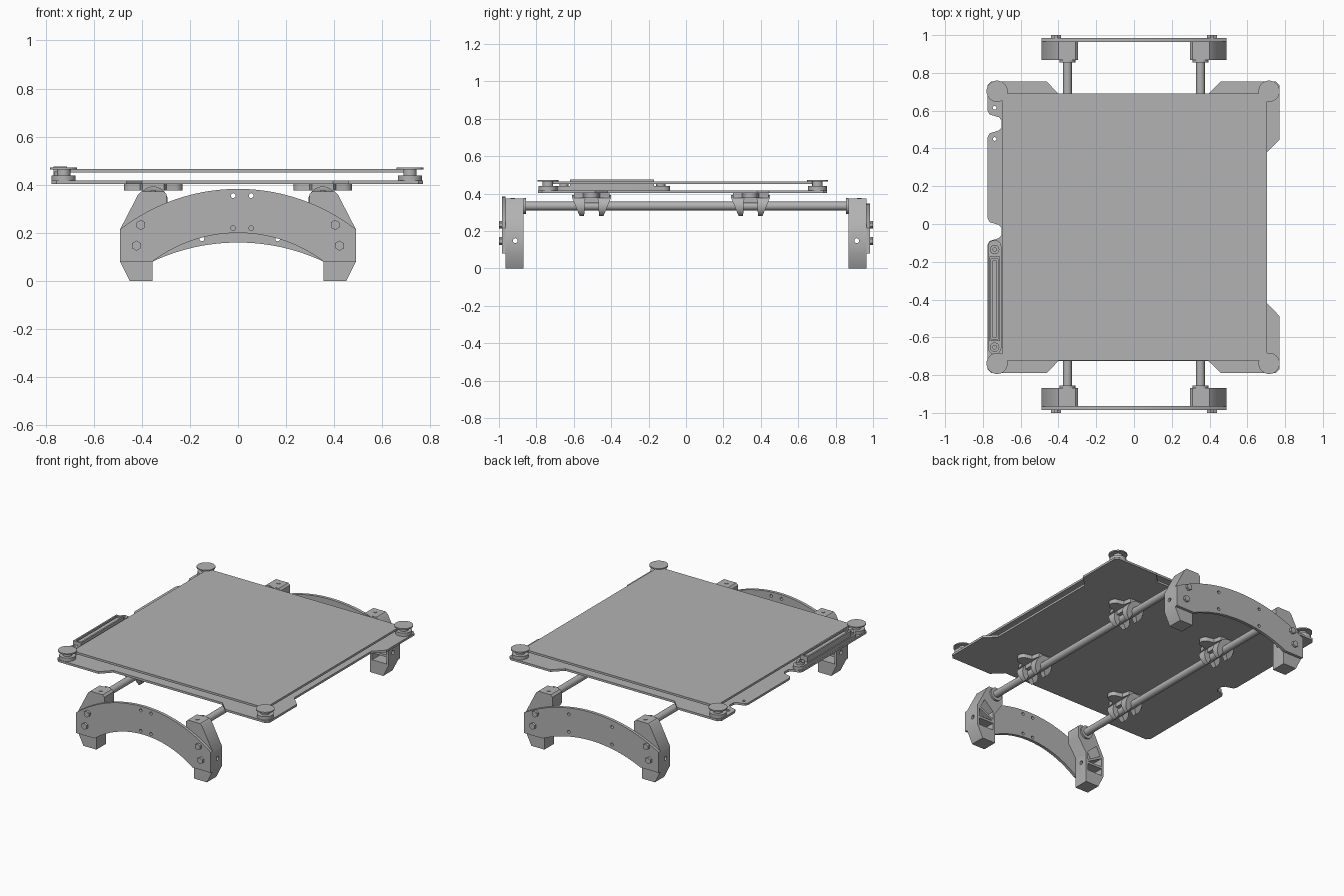
import bpy, math
from math import sin, cos, pi, asin, sqrt
from mathutils import Matrix, Vector

cube = bpy.data.objects.get("Cube")
if cube:
    bpy.data.objects.remove(cube, do_unlink=True)

grey = bpy.data.materials.new("plain_grey")
grey.use_nodes = True
GREY = (0.45, 0.45, 0.45, 1)
grey.diffuse_color = GREY
grey.node_tree.nodes["Principled BSDF"].inputs["Base Color"].default_value = GREY

parts = []


def add_object(name, mesh):
    mesh.materials.clear()
    mesh.materials.append(grey)
    ob = bpy.data.objects.new(name, mesh)
    bpy.context.collection.objects.link(ob)
    parts.append(ob)
    return ob


def evaluated_mesh(ob):
    bpy.context.view_layer.update()
    dg = bpy.context.evaluated_depsgraph_get()
    return bpy.data.meshes.new_from_object(ob.evaluated_get(dg))


def extrude(name, loops, lo, hi, axis="z"):
    """Fill 2D loops (inner loops become holes) and extrude along an axis."""
    cu = bpy.data.curves.new(name, "CURVE")
    cu.dimensions = "2D"
    cu.fill_mode = "BOTH"
    cu.extrude = (hi - lo) / 2
    for loop in loops:
        sp = cu.splines.new("POLY")
        sp.points.add(len(loop) - 1)
        for p, (u, v) in zip(sp.points, loop):
            p.co = (u, v, 0, 1)
        sp.use_cyclic_u = True
    tmp = bpy.data.objects.new(name + "_outline", cu)
    bpy.context.collection.objects.link(tmp)
    mesh = evaluated_mesh(tmp)
    bpy.data.objects.remove(tmp, do_unlink=True)
    mid = (lo + hi) / 2
    if axis == "y":
        mesh.transform(Matrix.Translation((0, mid, 0)) @ Matrix.Rotation(pi / 2, 4, "X"))
    else:
        mesh.transform(Matrix.Translation((0, 0, mid)))
    return add_object(name, mesh)


def circle(cx, cy, r, n=24, start=0.0, sweep=2 * pi):
    steps = n if sweep >= 2 * pi else n + 1
    return [(cx + r * cos(start + sweep * i / n), cy + r * sin(start + sweep * i / n))
            for i in range(steps)]


def bow(half, z_end, apex, n=28):
    """Shallow arc from -half to +half."""
    sag = apex - z_end
    r = (half * half + sag * sag) / (2 * sag)
    a = asin(half / r)
    return [(r * sin(-a + 2 * a * i / n), apex - r + r * cos(-a + 2 * a * i / n))
            for i in range(n + 1)]


def rect(x0, x1, y0, y1):
    return [(x0, y0), (x1, y0), (x1, y1), (x0, y1)]


def slot(cx, y0, y1, r):
    """Bar with round ends, running along y."""
    return circle(cx, y1 - r, r, 10, 0, pi) + circle(cx, y0 + r, r, 10, pi, pi)


ROD_X, ROD_Z = 0.352, 0.333

# Base plate with wide corner ears and a notched edge
notch = []
for y0, y1 in ((-0.085, 0.005), (0.485, 0.575)):
    notch += [(-0.775, y0 - 0.025), (-0.765, y0 - 0.005), (-0.715, y0 + 0.01), (-0.702, y0 + 0.025),
              (-0.702, y1 - 0.025), (-0.715, y1 - 0.01), (-0.765, y1 + 0.005), (-0.775, y1 + 0.025)]
outline = ([(-0.775, -0.77), (-0.755, -0.79), (-0.463, -0.79), (-0.4, -0.725), (0.394, -0.725),
            (0.46, -0.79), (0.75, -0.79), (0.77, -0.77), (0.77, -0.487), (0.704, -0.42),
            (0.704, 0.38), (0.77, 0.445), (0.77, 0.735), (0.75, 0.755), (0.46, 0.755),
            (0.394, 0.69), (-0.4, 0.69), (-0.463, 0.755), (-0.755, 0.755), (-0.775, 0.735)]
           + notch[::-1])
extrude("base_plate", [outline] + [circle(-0.738, y, 0.01, 12) for y in (0.615, 0.45)],
        0.403, 0.417)

# Flat bed above the base plate
extrude("bed_sheet", [rect(-0.7, 0.704, -0.722, 0.69)], 0.451, 0.465)

# Corner knobs
for x in (-0.725, 0.715):
    for y in (-0.738, 0.703):
        extrude("knob_base", [circle(x, y, 0.05, 32)], 0.417, 0.439)
        extrude("knob_stem", [circle(x, y, 0.028)], 0.439, 0.463)
        extrude("knob_cap", [circle(x, y, 0.056, 40)], 0.463, 0.471)

# Cable cover strip on the notched edge
SX = -0.738
extrude("strip_base", [slot(SX, -0.69, -0.085, 0.036)], 0.417, 0.439)
extrude("strip_frame", [rect(SX - 0.028, SX + 0.028, -0.62, -0.172),
                        rect(SX - 0.018, SX + 0.018, -0.608, -0.184)], 0.439, 0.476)
extrude("strip_core", [rect(SX - 0.011, SX + 0.011, -0.6, -0.192)], 0.439, 0.47)
for y in (-0.135, -0.652):
    extrude("strip_screw", [circle(SX, y, 0.025), circle(SX, y, 0.01, 12)], 0.439, 0.455)

# Guide rods, with two bearing brackets on each
for s in (-1, 1):
    x = s * ROD_X
    extrude("guide_rod", [circle(x, ROD_Z, 0.023, 32)], -0.9, 0.9, "y")
    for y in (-0.505, 0.345):
        wing = (circle(x + 0.085, y, 0.037, 10, -pi / 2, pi)
                + [(x + 0.055, y + 0.045), (x + 0.045, y + 0.095),
                   (x - 0.045, y + 0.095), (x - 0.055, y + 0.045)]
                + circle(x - 0.085, y, 0.037, 10, pi / 2, pi)
                + [(x - 0.055, y - 0.045), (x - 0.045, y - 0.095),
                   (x + 0.045, y - 0.095), (x + 0.055, y - 0.045)])
        extrude("bracket_flange", [wing], 0.377, 0.403)
        extrude("bracket_bridge", [rect(x - 0.04, x + 0.04, 0.35, 0.38)], y - 0.05, y + 0.05, "y")
        for side in (-1, 1):
            # open hook gripping the rod, narrower towards its tips
            start, sweep = math.radians(-60), math.radians(300)
            hook = (circle(x, ROD_Z, 0.06, 28, start, sweep)
                    + circle(x, ROD_Z, 0.024, 28, start, sweep)[::-1])
            ob = extrude("bracket_hook", [hook], -0.5, 0.5, "y")
            for v in ob.data.vertices:
                t = min(max((v.co.z - 0.27) / 0.11, 0), 1)
                v.co.y = y + side * (0.05 + 0.02 * t) + v.co.y * (0.02 + 0.05 * t)

# Feet: profile with open cells on the inward side and a closed outer wall
foot = [(0.49, 0.08), (0.45, 0), (0.355, 0), (0.355, 0.2), (0.297, 0.285),
        (0.297, 0.36), (0.31, 0.373), (0.4, 0.373), (0.415, 0.36), (0.49, 0.215)]
cells = [[(0.475, 0.085), (0.37, 0.085), (0.37, 0.13), (0.475, 0.13)],
         [(0.475, 0.145), (0.375, 0.145), (0.475, 0.2)],
         [(0.37, 0.158), (0.465, 0.212), (0.435, 0.27), (0.37, 0.21)],
         ]


def drilled(ob, y, z):
    """Cross hole through a foot."""
    bpy.ops.mesh.primitive_cylinder_add(vertices=16, radius=0.013, depth=3,
                                        location=(0, y, z), rotation=(0, pi / 2, 0))
    cutter = bpy.context.object
    cutter.hide_render = True
    mod = ob.modifiers.new("cross_hole", "BOOLEAN")
    mod.operation, mod.object, mod.solver = "DIFFERENCE", cutter, "EXACT"
    mesh = evaluated_mesh(ob)
    if len(mesh.polygons) > 10:
        ob.modifiers.clear()
        ob.data = mesh
    bpy.data.objects.remove(cutter, do_unlink=True)
    ob.modifiers.clear()


def weld(ob):
    import bmesh
    bm = bmesh.new()
    bm.from_mesh(ob.data)
    bmesh.ops.remove_doubles(bm, verts=bm.verts, dist=1e-5)
    bmesh.ops.recalc_face_normals(bm, faces=bm.faces)
    bm.to_mesh(ob.data)
    bm.free()


for end, label in ((-1, "front"), (1, "back")):
    def span(a, b):
        return tuple(sorted((end * a, end * b)))
    for s, side in ((-1, "right"), (1, "left")):
        flip = lambda loop: [(s * u, v) for u, v in loop]
        name = f"{label}_{side}_foot"
        body = extrude(name, [flip(foot)] + [flip(c) for c in cells], *span(0.868, 0.95), "y")
        weld(body)
        drilled(body, end * 0.913, 0.148)
        extrude(name + "_wall", [flip(foot)], *span(0.95, 0.966), "y")
        extrude(name + "_collar", [circle(s * ROD_X, ROD_Z, 0.042, 32)], *span(0.856, 0.868), "y")
        extrude(name + "_clamp_screw", [circle(s * ROD_X, end * 0.925, 0.012, 16)], 0.37, 0.376)
        # hex bolts through the arch
        for bx, bz in ((0.404, 0.233), (0.422, 0.147)):
            extrude(name + "_bolt", [circle(s * bx, bz, 0.021, 6, pi / 6)], *span(0.98, 1.0), "y")

    # Arched end plate, taller at the front
    top, low = (0.383, 0.2) if end < 0 else (0.346, 0.16)
    arch = ([(-0.49, 0.08)] + bow(0.49, 0.215, top) + [(0.49, 0.08)]
            + bow(0.357, 0.08, low)[::-1])
    if end < 0:
        holes = [(x, z) for x in (-0.02, 0.055) for z in (0.355, 0.22)]
    else:
        holes = [(x, z) for x in (-0.15, 0.165) for z in (0.175, 0.29)]
    extrude(f"{label}_arch", [arch] + [circle(x, z, 0.01, 12) for x, z in holes],
            *span(0.964, 0.984), "y")

# Weld, then smooth the round surfaces only
for ob in bpy.context.view_layer.objects:
    ob.select_set(False)
for ob in parts:
    weld(ob)
    ob.select_set(True)
bpy.context.view_layer.objects.active = parts[0]
bpy.ops.object.shade_smooth_by_angle(angle=math.radians(35))
